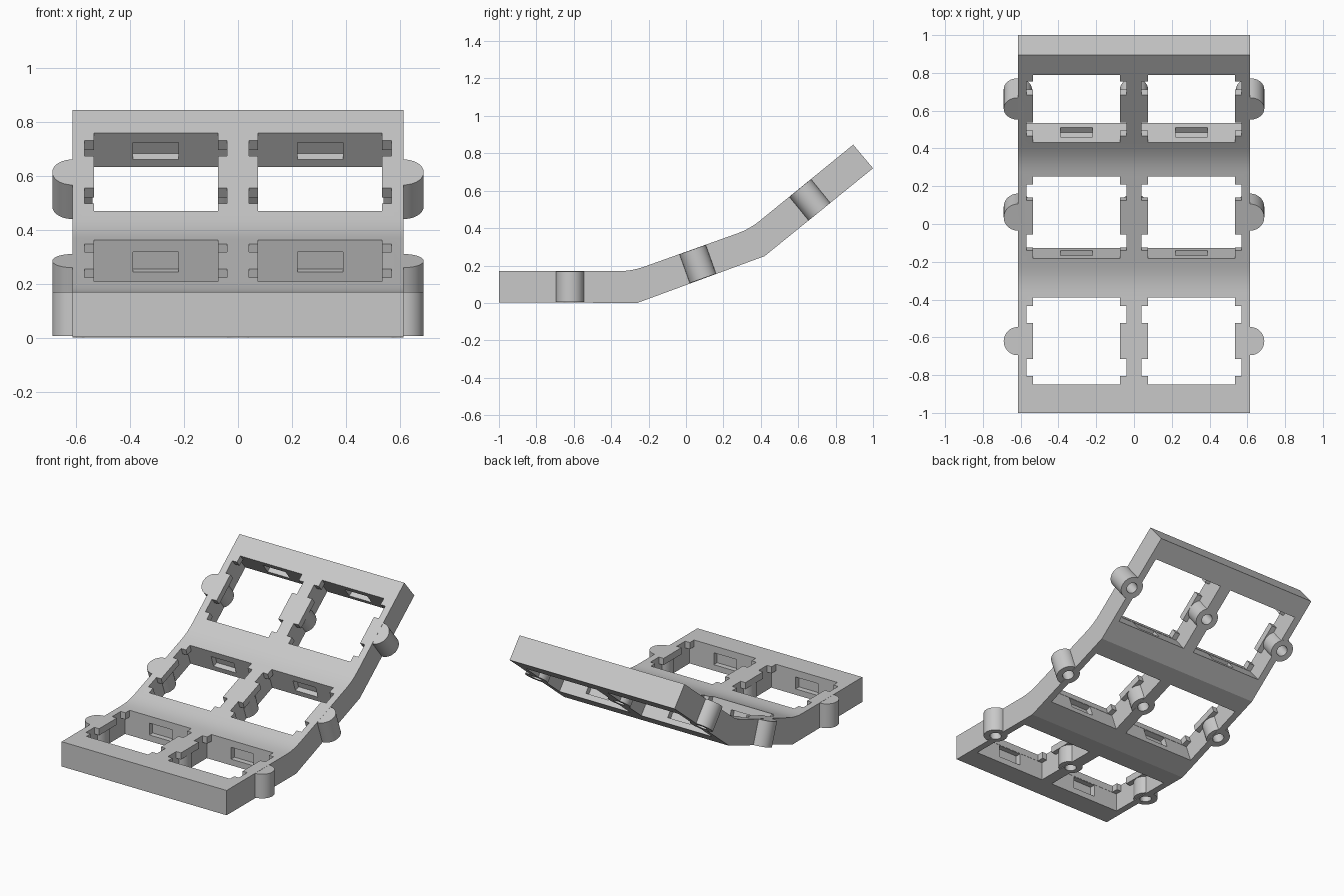
import bpy, bmesh, math
from mathutils import Matrix, Vector

if "Cube" in bpy.data.objects:
    bpy.data.objects.remove(bpy.data.objects["Cube"])

THICK = 0.165
HALF_W = 0.615
HOLE = 0.46
HOLE_X = 0.305
# each row: centre of the top surface (y, z) and tilt in degrees
ROWS = [(-0.62, 0.17, 0.0), (0.035, 0.286, 19.7), (0.61, 0.615, 39.1)]
FRAMES = [Matrix.Translation((0, y, z)) @ Matrix.Rotation(math.radians(a), 4, 'X')
          for y, z, a in ROWS]

grey = bpy.data.materials.new("light_grey")
grey.diffuse_color = (0.58, 0.58, 0.58, 1)
grey.use_nodes = True
grey.node_tree.nodes["Principled BSDF"].inputs["Base Color"].default_value = grey.diffuse_color


def finish(name, bm):
    bmesh.ops.recalc_face_normals(bm, faces=bm.faces)
    me = bpy.data.meshes.new(name)
    bm.to_mesh(me)
    bm.free()
    me.materials.append(grey)
    ob = bpy.data.objects.new(name, me)
    bpy.context.collection.objects.link(ob)
    return ob


def boxes(name, xs, vs, size_x, size_v, top, bottom):
    """Boxes in every row at across positions xs and along positions vs."""
    bm = bmesh.new()
    for f in FRAMES:
        for x in xs:
            for v in vs:
                m = (f @ Matrix.Translation((x, v, (top + bottom) / 2))
                     @ Matrix.Diagonal((size_x, size_v, top - bottom, 1)))
                bmesh.ops.create_cube(bm, size=1, matrix=m)
    return finish(name, bm)


def cylinders(name, radius, top, bottom, segments):
    """Upright cylinders at both sides and the middle of every row."""
    bm = bmesh.new()
    for f in FRAMES:
        for x in (-HALF_W, 0, HALF_W):
            m = f @ Matrix.Translation((x, 0, (top + bottom) / 2))
            bmesh.ops.create_cone(bm, cap_ends=True, segments=segments, radius1=radius,
                                  radius2=radius, depth=top - bottom, matrix=m)
    return finish(name, bm)


def soft_bend(a, b, c, reach=0.07, steps=4):
    """Small curve replacing the corner b between a and c."""
    a, b, c = Vector(a), Vector(b), Vector(c)
    p = b + (a - b).normalized() * reach
    q = b + (c - b).normalized() * reach
    return [tuple(p * (1 - t) ** 2 + b * 2 * t * (1 - t) + q * t * t)
            for t in (i / steps for i in range(steps + 1))]


# bent frame: side profile extruded across
back, bend_hi, bend_lo, front = (0.894, 0.846), (0.34, 0.395), (-0.29, 0.17), (-1, 0.17)
profile = [(-1, 0.003), (-0.26, 0), (0.42, 0.25), (1.0, 0.72), back]
profile += soft_bend(back, bend_hi, bend_lo) + soft_bend(bend_hi, bend_lo, front) + [front]
bm = bmesh.new()
face = bm.faces.new([bm.verts.new((-HALF_W, y, z)) for y, z in profile])
ext = bmesh.ops.extrude_face_region(bm, geom=[face])
bmesh.ops.translate(bm, vec=(2 * HALF_W, 0, 0),
                    verts=[g for g in ext["geom"] if isinstance(g, bmesh.types.BMVert)])
frame = finish("bent_switch_frame", bm)

sides = (-HOLE_X, HOLE_X)
steps = [
    # square openings
    ('DIFFERENCE', boxes("opening_cutter", sides, (0,), HOLE, HOLE, 0.03, -0.21)),
    # side notches through the top plate
    ('DIFFERENCE', boxes("notch_cutter", sides, (-0.14, 0.14), 0.53, 0.09, 0.03, -0.07)),
    # wider cavity under the top plate
    ('DIFFERENCE', boxes("cavity_cutter", sides, (0,), 0.53, 0.463, -0.045, -0.21)),
    # clip slots in the front and back walls
    ('DIFFERENCE', boxes("clip_slot_cutter", sides, (0,), 0.168, HOLE + 0.075, -0.048, -0.128)),
    # screw posts
    ('UNION', cylinders("screw_post", 0.0747, -0.0008, -THICK + 0.0008, 48)),
    # blind screw holes from below
    ('DIFFERENCE', cylinders("screw_hole_cutter", 0.036, -0.045, -0.21, 32)),
]

bpy.context.view_layer.objects.active = frame
for operation, tool in steps:
    tool.hide_render = True
    mod = frame.modifiers.new(tool.name, 'BOOLEAN')
    mod.operation = operation
    mod.solver = 'EXACT'
    mod.object = tool
    bpy.ops.object.modifier_apply(modifier=mod.name)
    bpy.data.objects.remove(tool, do_unlink=True)

# smooth posts and top bends, crisp everywhere else
bpy.ops.object.select_all(action='DESELECT')
frame.select_set(True)
bpy.ops.object.shade_smooth_by_angle(angle=math.radians(15))
